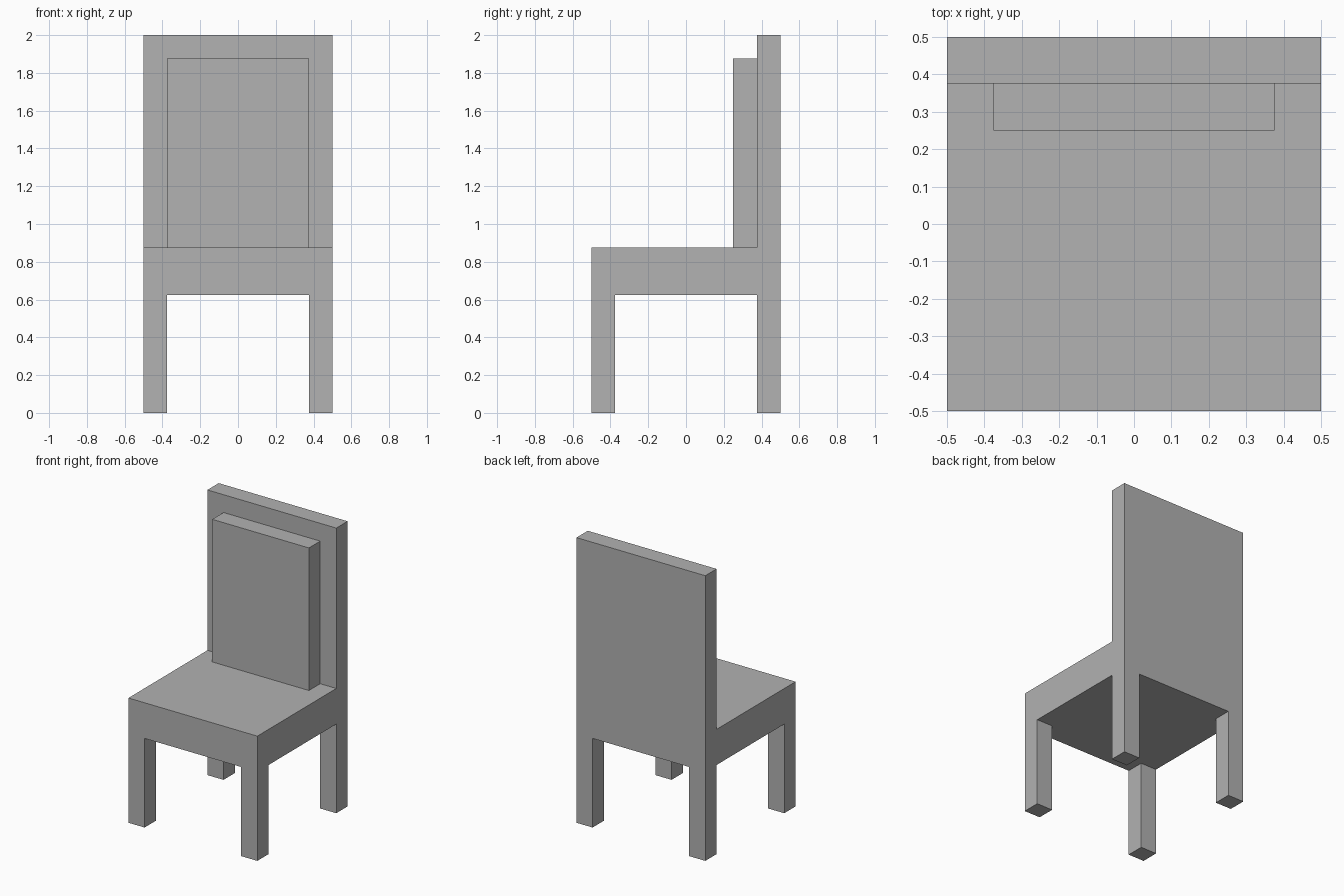
import bpy

cube = bpy.data.objects.get("Cube")
if cube:
    bpy.data.objects.remove(cube, do_unlink=True)

# One plain grey for the whole chair
GREY = (0.445, 0.445, 0.445, 1)
grey = bpy.data.materials.new("plain_grey")
grey.use_nodes = True
grey.diffuse_color = GREY
bsdf = next(n for n in grey.node_tree.nodes if n.type == 'BSDF_PRINCIPLED')
bsdf.inputs["Base Color"].default_value = GREY

T = 0.125           # leg and panel thickness
HALF = 0.5          # half the chair's width and depth
SEAT_BOTTOM, SEAT_TOP, TOP = 0.625, 0.875, 2.0


def box(name, low, high):
    """Axis-aligned block between two corners."""
    centre = [(a + b) / 2 for a, b in zip(low, high)]
    bpy.ops.mesh.primitive_cube_add(size=1, location=centre)
    obj = bpy.context.object
    obj.name = name
    obj.scale = [b - a for a, b in zip(low, high)]
    bpy.ops.object.transform_apply(location=False, rotation=False, scale=True)
    obj.data.materials.append(grey)
    return obj


# Legs at the four corners
for side, x in (("left", HALF - T), ("right", -HALF)):
    for end, y in (("front", -HALF), ("back", HALF - T)):
        box(f"{end}_{side}_leg", (x, y, 0), (x + T, y + T, SEAT_BOTTOM))

# Seat block
box("seat", (-HALF, -HALF, SEAT_BOTTOM), (HALF, HALF, SEAT_TOP))

# Backrest panel
box("backrest", (-HALF, HALF - T, SEAT_TOP), (HALF, HALF, TOP))

# Cushion standing against the backrest
box("back_cushion", (T - HALF, HALF - 2 * T, SEAT_TOP), (HALF - T, HALF - T, TOP - T))
